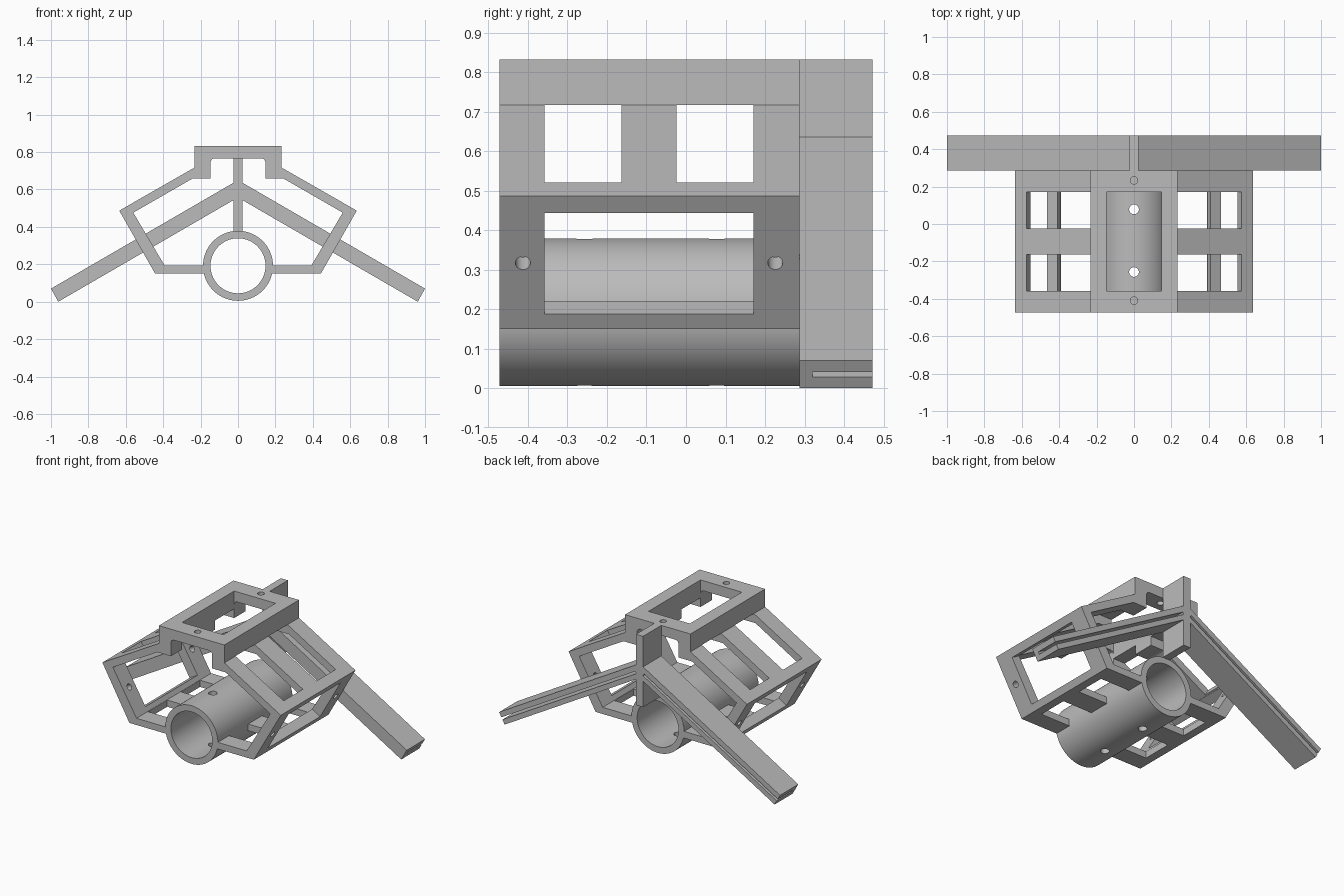
import bpy, bmesh, math
from mathutils import Matrix

if "Cube" in bpy.data.objects:
    bpy.data.objects.remove(bpy.data.objects["Cube"], do_unlink=True)

grey = bpy.data.materials.new("plain grey")
grey.use_nodes = True
grey.diffuse_color = (0.5, 0.5, 0.5, 1)
grey.node_tree.nodes["Principled BSDF"].inputs["Base Color"].default_value = (0.5, 0.5, 0.5, 1)

FRONT, BACK, REAR = -0.472, 0.287, 0.472
TILT = math.radians(30)
WINDOWS = [(-0.358, -0.163), (-0.024, 0.171)]
WIDE = (-0.358, 0.171)


def finish(name, bm):
    bmesh.ops.recalc_face_normals(bm, faces=bm.faces)
    mesh = bpy.data.meshes.new(name)
    bm.to_mesh(mesh)
    bm.free()
    mesh.materials.append(grey)
    obj = bpy.data.objects.new(name, mesh)
    bpy.context.collection.objects.link(obj)
    return obj


def prism(name, points, y0, y1):
    """Extrude an xz outline from y0 to y1."""
    bm = bmesh.new()
    face = bm.faces.new([bm.verts.new((x, y0, z)) for x, z in points])
    new = bmesh.ops.extrude_face_region(bm, geom=[face])["geom"]
    verts = [v for v in new if isinstance(v, bmesh.types.BMVert)]
    bmesh.ops.translate(bm, verts=verts, vec=(0, y1 - y0, 0))
    return finish(name, bm)


def box(name, x, z, width, height, y_range, angle=0):
    """Box centred at x, z and turned about the y axis."""
    y0, y1 = y_range
    bm = bmesh.new()
    place = (Matrix.Translation((x, (y0 + y1) / 2, z)) @ Matrix.Rotation(angle, 4, 'Y')
             @ Matrix.Diagonal((width, y1 - y0, height, 1)))
    bmesh.ops.create_cube(bm, size=1, matrix=place)
    return finish(name, bm)


def rod(name, centre, radius, length, rotation, sides=32):
    bm = bmesh.new()
    bmesh.ops.create_cone(bm, cap_ends=True, segments=sides, radius1=radius, radius2=radius,
                          depth=length, matrix=Matrix.Translation(centre) @ rotation)
    return finish(name, bm)


def about(axis, angle):
    return Matrix.Rotation(angle, 4, axis)


def cut(obj, cutters):
    bpy.context.view_layer.objects.active = obj
    for cutter in cutters:
        mod = obj.modifiers.new("cut", 'BOOLEAN')
        mod.operation, mod.solver, mod.object = 'DIFFERENCE', 'EXACT', cutter
        bpy.ops.object.modifier_apply(modifier=mod.name)
        bpy.data.objects.remove(cutter, do_unlink=True)


def smooth(obj):
    bpy.ops.object.select_all(action='DESELECT')
    obj.select_set(True)
    bpy.context.view_layer.objects.active = obj
    bpy.ops.object.shade_smooth_by_angle(angle=TILT)


# Body frame: folded wall running from the tube round to the raised top
outer = [(0.165, 0.15), (0.443, 0.15), (0.635, 0.487), (0.233, 0.717), (0.233, 0.832)]
inner = [(0.127, 0.767), (0.141, 0.761), (0.147, 0.747), (0.147, 0.658), (0.244, 0.658),
         (0.56, 0.476), (0.392, 0.193), (0.165, 0.193)]
mirrored = [(-x, z) for x, z in reversed(outer)]
inner_mirrored = [(-x, z) for x, z in reversed(inner)]
frame = prism("body_frame", outer + mirrored + inner_mirrored + inner, FRONT, BACK)

# Openings and screw holes in the frame
cutters = [box("top_opening", 0, 0.8, 0.294, 0.2, WIDE)]
for y in (-0.41, 0.233):
    cutters.append(rod("top_hole", (0, y, 0.8), 0.02, 0.2, Matrix()))
for s in (1, -1):
    for span in WINDOWS:
        cutters += [box("roof_window", s * 0.404, 0.6185, 0.395, 0.16, span, s * TILT),
                    box("wall_notch", s * 0.19, 0.667, 0.12, 0.1, span),
                    box("floor_window", s * 0.27, 0.17, 0.24, 0.1, span)]
    cutters.append(box("side_window", s * 0.5375, 0.3155, 0.14, 0.294, WIDE, s * TILT))
    for y in (-0.413, 0.226):
        cutters.append(rod("side_hole", (s * 0.51, y, 0.333), 0.019, 0.2,
                           about('Y', s * math.radians(120))))
cut(frame, cutters)
smooth(frame)

# Centre tube, bored through and drilled from top to bottom
along = about('X', math.pi / 2)
middle = (FRONT + BACK) / 2
tube = rod("centre_tube", (0, middle, 0.192), 0.187, BACK - FRONT, along, 96)
cutters = [rod("bore", (0, middle, 0.192), 0.147, 1, along, 96)]
for y in (-0.257, 0.078):
    cutters.append(rod("tube_hole", (0, y, 0.192), 0.026, 0.5, Matrix()))
cut(tube, cutters)
smooth(tube)

# Rear upright web
box("rear_web", 0, 0.604, 0.05, 0.456, (BACK, REAR))

# Sloping rear arms, each with a long slot open to the back and tip
for s, side in ((1, "left"), (-1, "right")):
    outline = [(0, 0.65), (1, 0.07), (0.961, 0), (0, 0.557)]
    arm = prism(side + "_arm", [(s * x, z) for x, z in outline], BACK, REAR)
    cut(arm, [box("slot", s * 0.547, 0.285, 1.2, 0.015, (0.32, 0.5), s * TILT)])
